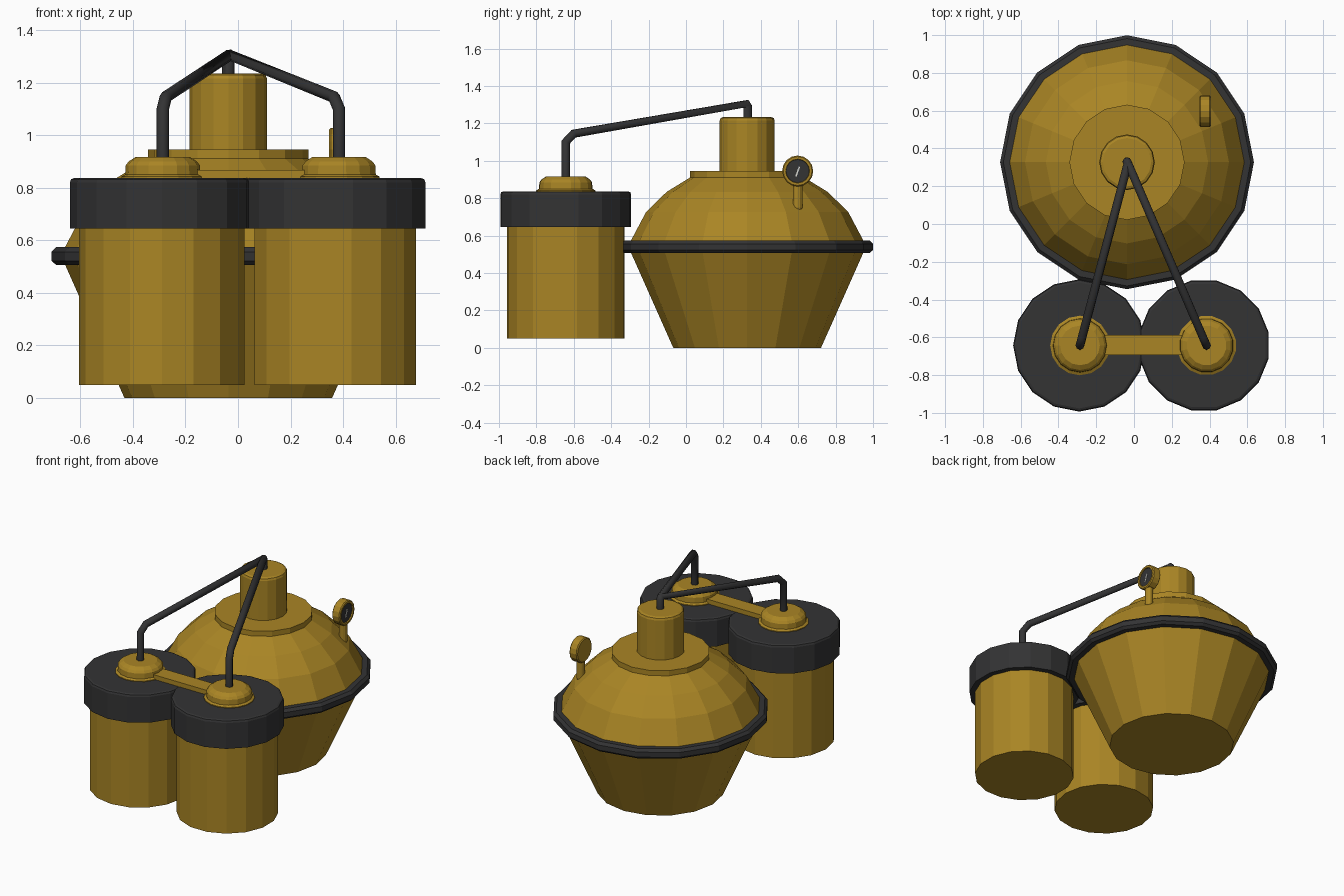
import bpy
import bmesh
from math import cos, sin, pi

cube = bpy.data.objects.get("Cube")
if cube:
    bpy.data.objects.remove(cube, do_unlink=True)


def material(name, rgb):
    mat = bpy.data.materials.new(name)
    mat.use_nodes = True
    color = (*rgb, 1)
    mat.diffuse_color = color
    mat.node_tree.nodes["Principled BSDF"].inputs["Base Color"].default_value = color
    return mat


BRASS = material("brass", (0.40, 0.235, 0.018))
RUBBER = material("dark_rubber", (0.033, 0.033, 0.034))
WHITE = material("needle_white", (0.7, 0.7, 0.65))


def finish(name, bm, mat, loc):
    bmesh.ops.recalc_face_normals(bm, faces=bm.faces)
    mesh = bpy.data.meshes.new(name)
    bm.to_mesh(mesh)
    bm.free()
    mesh.materials.append(mat)
    obj = bpy.data.objects.new(name, mesh)
    obj.location = loc
    bpy.context.collection.objects.link(obj)
    return obj


def lathe(name, profile, mat, loc, phase=0.0, closed=False, sides=16):
    """Turn (radius, height) points around z; open profiles get flat caps."""
    bm = bmesh.new()
    rings = []
    for r, z in profile:
        angles = [phase + 2 * pi * i / sides for i in range(sides)]
        rings.append([bm.verts.new((r * cos(a), r * sin(a), z)) for a in angles])
    pairs = list(zip(rings, rings[1:]))
    if closed:
        pairs.append((rings[-1], rings[0]))
    else:
        bm.faces.new(rings[0])
        bm.faces.new(rings[-1])
    for low, high in pairs:
        for i in range(sides):
            j = (i + 1) % sides
            bm.faces.new((low[i], low[j], high[j], high[i]))
    return finish(name, bm, mat, loc)


def box(name, size, mat, loc):
    bm = bmesh.new()
    bmesh.ops.create_cube(bm, size=1)
    bmesh.ops.scale(bm, vec=size, verts=bm.verts)
    return finish(name, bm, mat, loc)


def tube(name, points, radius, mat):
    curve = bpy.data.curves.new(name, "CURVE")
    curve.dimensions = "3D"
    curve.bevel_depth = radius
    curve.bevel_resolution = 2
    curve.use_fill_caps = True
    spline = curve.splines.new("POLY")
    spline.points.add(len(points) - 1)
    for p, co in zip(spline.points, points):
        p.co = (*co, 1)
    curve.materials.append(mat)
    obj = bpy.data.objects.new(name, curve)
    bpy.context.collection.objects.link(obj)
    bpy.ops.object.select_all(action="DESELECT")
    obj.select_set(True)
    bpy.context.view_layer.objects.active = obj
    bpy.ops.object.convert(target="MESH")


# Large boiler vessel
BX, BY = -0.037, 0.327
boiler = (BX, BY, 0)
lathe("boiler_body", [(0.395, 0), (0.622, 0.51), (0.622, 0.572), (0.54, 0.727),
                      (0.43, 0.834), (0.29, 0.92)], BRASS, boiler)
lathe("boiler_seam_ring", [(0.6, 0.506), (0.655, 0.506), (0.672, 0.522), (0.672, 0.556),
                           (0.655, 0.574), (0.6, 0.574)], RUBBER, boiler, closed=True)
lathe("neck_plate", [(0.305, 0.9), (0.305, 0.946)], BRASS, boiler)
lathe("neck", [(0.147, 0.94), (0.147, 1.215), (0.142, 1.228), (0.128, 1.234)], BRASS, boiler)

# Two canisters with lids, caps and feed pipes
CY = -0.643
for side, cx, cap_x, phase in (("right", -0.29, -0.286, 0), ("left", 0.37, 0.384, pi / 16)):
    lathe(side + "_canister", [(0.314, 0.05), (0.314, 0.7)], BRASS, (cx, CY, 0), phase)
    lathe(side + "_lid", [(0.35, 0.645), (0.35, 0.82), (0.345, 0.832), (0.333, 0.837)],
          RUBBER, (cx, CY, 0), phase)
    lathe(side + "_cap", [(0.158, 0.83), (0.158, 0.842), (0.143, 0.85), (0.141, 0.885),
                          (0.13, 0.9), (0.105, 0.916)], BRASS, (cap_x, CY, 0), phase)
    dx = BX - cap_x
    tube(side + "_pipe", [(cap_x, CY, 0.9), (cap_x, CY, 1.1),
                          (cap_x + dx * 0.045, CY + 0.043, 1.145),
                          (BX + 0.005, BY - 0.005, 1.305), (BX, BY + 0.003, 1.29),
                          (BX, BY + 0.003, 1.22)], 0.0235, RUBBER)

# Bar joining the caps
box("cap_bar", (0.56, 0.106, 0.032), BRASS, (0.049, -0.64, 0.852))

# Pressure gauge facing sideways on the dome
GY, GZ = 0.597, 0.945
lathe("gauge_stem", [(0.012, 0.725), (0.022, 0.735), (0.026, 0.75), (0.026, 0.88)],
      BRASS, (0.376, GY, 0), sides=12)
gauge = lathe("gauge_case", [(0.076, 0), (0.083, 0.006), (0.083, 0.054), (0.077, 0.06),
                             (0.064, 0.06), (0.062, 0.048)], BRASS, (0.347, GY, GZ))
dial = lathe("gauge_dial", [(0.062, 0), (0.062, 0.004)], RUBBER, (0.395, GY, GZ))
for part in (gauge, dial):
    part.rotation_euler.y = pi / 2
needle = box("gauge_needle", (0.004, 0.008, 0.055), WHITE, (0.4, GY, GZ - 0.003))
needle.rotation_euler.x = -0.35
